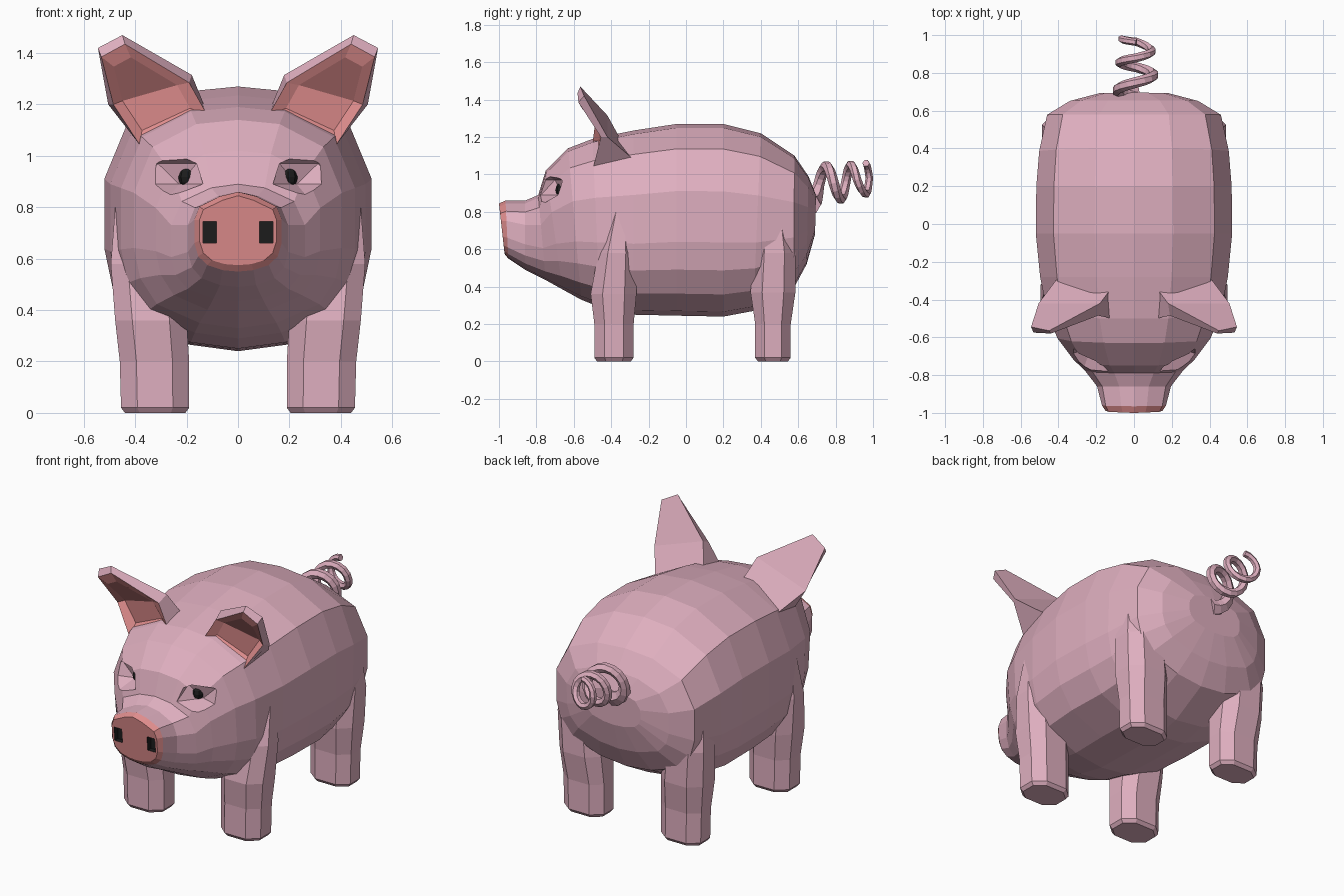
import bpy, bmesh, math
from mathutils import Vector, Matrix

if "Cube" in bpy.data.objects:
    bpy.data.objects.remove(bpy.data.objects["Cube"])


def material(name, rgb):
    m = bpy.data.materials.new(name)
    m.diffuse_color = (*rgb, 1)
    m.use_nodes = True
    m.node_tree.nodes["Principled BSDF"].inputs["Base Color"].default_value = m.diffuse_color
    return m


SKIN = material("skin_pink", (0.74, 0.43, 0.525))
ROSE = material("rose", (0.75, 0.27, 0.27))
DARK = material("dark", (0.012, 0.012, 0.012))


def finish(name, bm, mats, mirror=False):
    bmesh.ops.recalc_face_normals(bm, faces=bm.faces[:])
    me = bpy.data.meshes.new(name)
    bm.to_mesh(me)
    bm.free()
    for m in mats:
        me.materials.append(m)
    ob = bpy.data.objects.new(name, me)
    bpy.context.collection.objects.link(ob)
    if mirror:
        mod = ob.modifiers.new("mirror", 'MIRROR')
        mod.use_mirror_merge = False
    return ob


def loft(rings):
    """Skin closed rings; returns bmesh and the list of face bands (first = start cap)."""
    bm = bmesh.new()
    vs = [[bm.verts.new(p) for p in r] for r in rings]
    bands = [[bm.faces.new(vs[0])]]
    n = len(vs[0])
    for a, b in zip(vs, vs[1:]):
        bands.append([bm.faces.new((a[i], a[(i + 1) % n], b[(i + 1) % n], b[i])) for i in range(n)])
    bands.append([bm.faces.new(vs[-1])])
    return bm, bands


def mirrored(half):
    return half + [(-x, z) for x, z in half[-2:0:-1]]


# Body, head and snout: a section swept along y, snout section blending into body section
barrel = mirrored([(0, 1), (.4, .96), (.82, .74), (1, .3), (1, -.23), (.94, -.52), (.78, -.77), (.37, -.95), (0, -1)])
disc = mirrored([(0, 1), (.4, .87), (.9, .6), (1, .3), (1, -.3), (.9, -.65), (.68, -.86), (.35, -.97), (0, -1)])
# y top, z top, y bottom, z bottom, half width
stations = [
    (-1.0, .845, -.97, .575, .15), (-.965, .86, -.95, .55, .17), (-.86, .86, -.86, .49, .195),
    (-.79, .89, -.75, .435, .26), (-.75, 1.02, -.66, .385, .32), (-.63, 1.14, -.56, .33, .405),
    (-.5, 1.19, -.46, .29, .455), (-.28, 1.235, -.28, .25, .497), (-.05, 1.27, -.05, .245, .52),
    (.2, 1.27, .2, .24, .517), (.4, 1.22, .36, .27, .502), (.58, 1.1, .575, .39, .46),
    (.655, .99, .645, .52, .34), (.695, .89, .69, .68, .18)]
rings = []
for k, (yt, zt, yb, zb, w) in enumerate(stations):
    f = min(k / 4, 1)
    sec = [(d[0] + (b[0] - d[0]) * f, d[1] + (b[1] - d[1]) * f) for d, b in zip(disc, barrel)]
    rings.append([(x * w, yb + (yt - yb) * (s + 1) / 2, zb + (zt - zb) * (s + 1) / 2) for x, s in sec])
bm, bands = loft(rings)
for f in bands[0] + bands[1]:
    f.material_index = 1
body = finish("body", bm, [SKIN, ROSE])


# Recesses cut for the nostrils and eye sockets
def cut(cutter):
    cutter.hide_render = True
    cutter.display_type = 'WIRE'
    mod = body.modifiers.new(cutter.name, 'BOOLEAN')
    mod.operation = 'DIFFERENCE'
    mod.solver = 'EXACT'
    mod.material_mode = 'TRANSFER'
    mod.object = cutter


def placed(center, size):
    return Matrix.LocRotScale(Vector(center), None, Vector(size))


bm = bmesh.new()
bmesh.ops.create_cube(bm, size=1, matrix=placed((.11, -.99, .703), (.052, .08, .085)))
cut(finish("nostril_cutter", bm, [DARK], True))

bm = bmesh.new()
bmesh.ops.create_icosphere(bm, subdivisions=1, radius=1, matrix=placed((.27, -.775, .93), (.15, .14, .09)))
cut(finish("socket_cutter", bm, [SKIN], True))

# Eyes
bm = bmesh.new()
bmesh.ops.create_uvsphere(bm, u_segments=8, v_segments=6, radius=1,
                          matrix=placed((.195, -.662, .918), (.038, .036, .042)))
finish("eyes", bm, [DARK], True)


# Legs: octagonal columns flaring into the body
def octagon(z, x0, x1, y0, y1):
    c, d = (x1 - x0) * .24, (y1 - y0) * .26
    return [(x0 + c, y0, z), (x1 - c, y0, z), (x1, y0 + d, z), (x1, y1 - d, z),
            (x1 - c, y1, z), (x0 + c, y1, z), (x0, y1 - d, z), (x0, y0 + d, z)]


front = [(0, .205, .44, -.475, -.295), (.02, .19, .455, -.49, -.28), (.2, .19, .46, -.49, -.28),
         (.36, .2, .478, -.51, -.265), (.58, .22, .495, -.47, -.27), (.8, .25, .478, -.4, -.3)]
rear = [(0, .205, .44, .385, .545), (.02, .19, .455, .37, .56), (.2, .19, .46, .37, .56),
        (.37, .2, .478, .345, .585), (.58, .22, .487, .36, .585), (.8, .25, .465, .4, .54)]
for name, spec in (("front_legs", front), ("rear_legs", rear)):
    bm, _ = loft([octagon(*s) for s in spec])
    finish(name, bm, [SKIN], True)

# Ears: back shell, forward rim and a shallow rose hollow
back = [(.12, -.34, 1.17), (.18, -.42, 1.315), (.45, -.565, 1.47), (.545, -.545, 1.42), (.505, -.42, 1.2), (.4, -.28, 1.08)]
rim = [Vector(p) for p in ((.12, -.5, 1.16), (.19, -.485, 1.285), (.44, -.58, 1.435),
                           (.532, -.575, 1.385), (.485, -.455, 1.2), (.38, -.495, 1.04))]
mid = sum(rim, Vector()) / 6
bm = bmesh.new()
b = [bm.verts.new(p) for p in back]
r = [bm.verts.new(p) for p in rim]
deep = [bm.verts.new(p.lerp(mid, .28) + Vector((0, max(0, 1.42 - p.z) * .16, 0))) for p in rim]
bm.faces.new((b[0], b[1], b[4], b[5]))
bm.faces.new((b[1], b[2], b[3], b[4]))
inside = [bm.faces.new((deep[0], deep[1], deep[4], deep[5])), bm.faces.new((deep[1], deep[2], deep[3], deep[4]))]
for i in range(6):
    j = (i + 1) % 6
    bm.faces.new((b[i], b[j], r[j], r[i]))
    inside.append(bm.faces.new((r[i], r[j], deep[j], deep[i])))
for f in inside:
    f.material_index = 1
finish("ears", bm, [SKIN, ROSE], True)

# Curly tail: tapering corkscrew tube
ys = [.67, .71, .75, .79, .83, .855, .88, .915, .965, .98, .962]
N = 40
path = []
for i in range(N + 1):
    q = i / N * 10
    k = min(int(q), 9)
    y = ys[k] + (ys[k + 1] - ys[k]) * (q - k)
    rad, a = .1 - .0025 * q, q * math.pi / 2
    path.append(Vector((.012 - rad * math.sin(a), y, .94 + .0045 * q - rad * math.cos(a))))
tube = []
for i, p in enumerate(path):
    t = (path[min(i + 1, N)] - path[max(i - 1, 0)]).normalized()
    u = (Vector((0, 1, 0)) - t * t.y).normalized()
    v = t.cross(u)
    w = .031 - .012 * i / N + (.022 * (1 - i / 4) if i < 4 else 0)
    tube.append([p + (u * math.cos(j * math.pi / 3) + v * math.sin(j * math.pi / 3)) * w for j in range(6)])
bm, _ = loft(tube)
finish("tail", bm, [SKIN])
